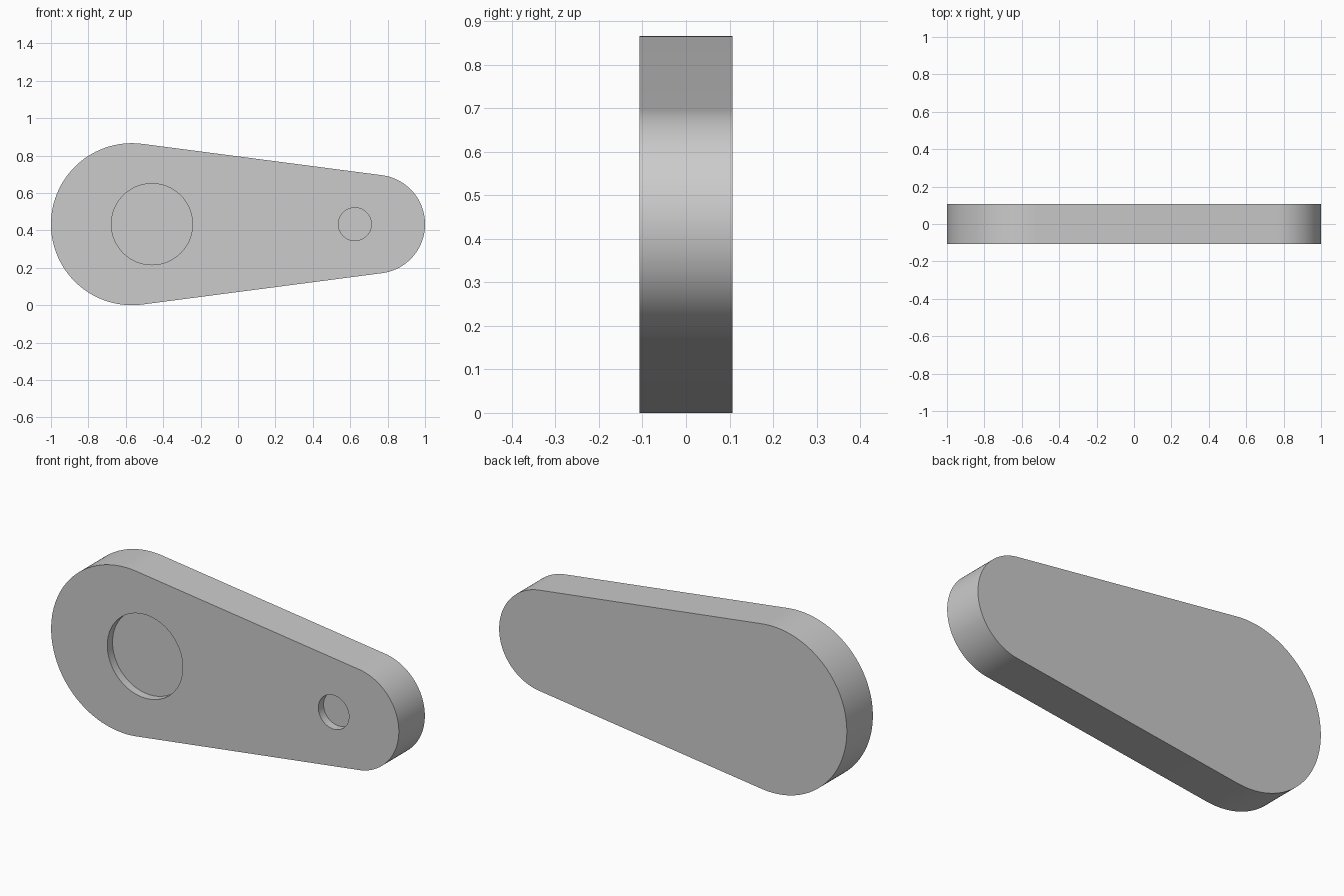
import bpy, bmesh
from math import asin, cos, sin, pi, radians

cube = bpy.data.objects.get("Cube")
if cube:
    bpy.data.objects.remove(cube, do_unlink=True)

HALF_T = 0.107           # half the plate thickness
POCKET = 0.043           # depth of the blind holes
BIG_R, SMALL_R = 0.433, 0.264
MID_Z = BIG_R
BIG_X, SMALL_X = -1 + BIG_R, 1 - SMALL_R

grey = bpy.data.materials.new("plain grey")
grey.use_nodes = True
colour = (0.6, 0.6, 0.6, 1)
grey.diffuse_color = colour
grey.node_tree.nodes["Principled BSDF"].inputs["Base Color"].default_value = colour


def arc(cx, r, start, end, steps):
    """Points on an arc in the xz plane."""
    angles = [start + (end - start) * i / steps for i in range(steps + 1)]
    return [(cx + r * cos(a), MID_Z + r * sin(a)) for a in angles]


def extrude_profile(name, points, y0, y1):
    """Solid made by sweeping an xz outline from y0 to y1."""
    bm = bmesh.new()
    face = bm.faces.new([bm.verts.new((x, y0, z)) for x, z in points])
    swept = bmesh.ops.extrude_face_region(bm, geom=[face], use_keep_orig=True)
    verts = [g for g in swept["geom"] if isinstance(g, bmesh.types.BMVert)]
    bmesh.ops.translate(bm, verts=verts, vec=(0, y1 - y0, 0))
    bmesh.ops.recalc_face_normals(bm, faces=bm.faces)
    mesh = bpy.data.meshes.new(name)
    bm.to_mesh(mesh)
    bm.free()
    mesh.materials.append(grey)
    obj = bpy.data.objects.new(name, mesh)
    bpy.context.collection.objects.link(obj)
    return obj


# Tapered plate: two round ends joined by their common tangents
tangent = pi / 2 - asin((BIG_R - SMALL_R) / (SMALL_X - BIG_X))
outline = arc(SMALL_X, SMALL_R, -tangent, tangent, 64)
outline += arc(BIG_X, BIG_R, tangent, 2 * pi - tangent, 80)
plate = extrude_profile("tapered_plate", outline, -HALF_T, HALF_T)

bpy.ops.object.select_all(action="DESELECT")
bpy.context.view_layer.objects.active = plate
plate.select_set(True)

# Two shallow round pockets in the front face
for name, x, r in (("large_pocket", -0.46, 0.217), ("small_pocket", 0.625, 0.088)):
    circle = arc(x, r, 0, 2 * pi, 80)[:-1]
    cutter = extrude_profile(name, circle, -HALF_T - 0.1, -HALF_T + POCKET)
    cutter.hide_render = True
    cut = plate.modifiers.new(name, "BOOLEAN")
    cut.operation = "DIFFERENCE"
    cut.solver = "EXACT"
    cut.object = cutter
    bpy.ops.object.modifier_apply(modifier=cut.name)
    bpy.data.objects.remove(cutter, do_unlink=True)

bpy.ops.object.shade_smooth_by_angle(angle=radians(30))
